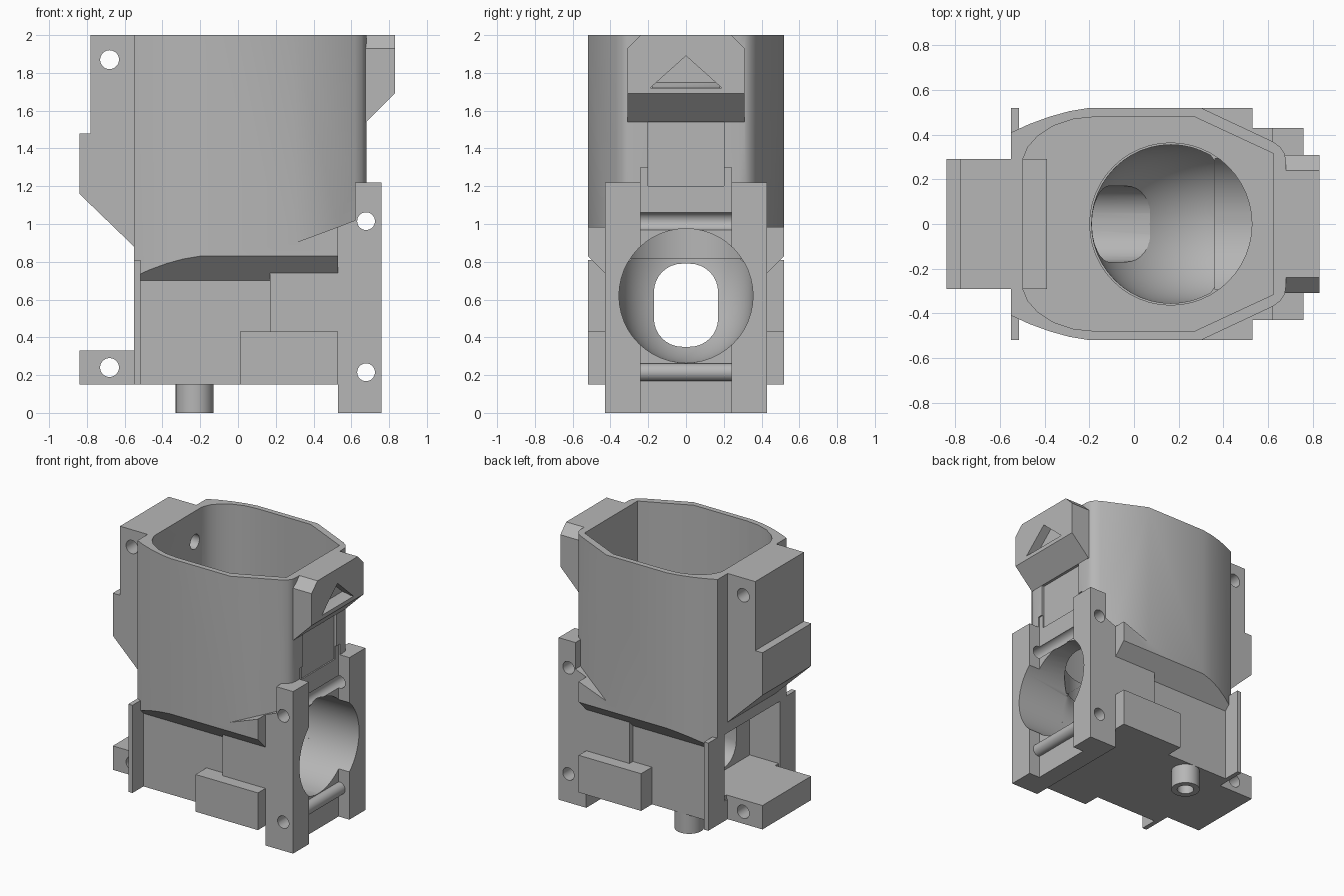
import bpy, bmesh, math
from mathutils import Vector

cube = bpy.data.objects.get("Cube")
if cube:
    bpy.data.objects.remove(cube, do_unlink=True)

grey = bpy.data.materials.new("plain_grey")
grey.use_nodes = True
COLOUR = (0.47, 0.47, 0.47, 1)
grey.diffuse_color = COLOUR
grey.node_tree.nodes["Principled BSDF"].inputs["Base Color"].default_value = COLOUR


def finish(name, bm):
    bmesh.ops.recalc_face_normals(bm, faces=bm.faces)
    mesh = bpy.data.meshes.new(name)
    bm.to_mesh(mesh)
    bm.free()
    mesh.materials.append(grey)
    obj = bpy.data.objects.new(name, mesh)
    bpy.context.collection.objects.link(obj)
    return obj


def prism(name, points, axis, lo, hi):
    """Extrude a 2D outline along the named axis from lo to hi."""
    place = {"x": lambda p: (lo, p[0], p[1]),
             "y": lambda p: (p[0], lo, p[1]),
             "z": lambda p: (p[0], p[1], lo)}[axis]
    bm = bmesh.new()
    face = bm.faces.new([bm.verts.new(place(p)) for p in points])
    out = bmesh.ops.extrude_face_region(bm, geom=[face])
    shift = Vector([hi - lo if a == axis else 0 for a in "xyz"])
    bmesh.ops.translate(bm, vec=shift, verts=[v for v in out["geom"] if isinstance(v, bmesh.types.BMVert)])
    return finish(name, bm)


def box(name, x0, x1, y0, y1, z0, z1):
    return prism(name, [(x0, y0), (x1, y0), (x1, y1), (x0, y1)], "z", z0, z1)


def rod(name, a, b, r, axis, lo, hi, n=32):
    pts = [(a + r * math.cos(math.tau * i / n), b + r * math.sin(math.tau * i / n)) for i in range(n)]
    return prism(name, pts, axis, lo, hi)


def boolean(target, operation, *tools):
    for tool in tools:
        tool.hide_render = True
        mod = target.modifiers.new("bool", "BOOLEAN")
        mod.operation, mod.solver, mod.object = operation, "EXACT", tool
        bpy.context.view_layer.objects.active = target
        bpy.ops.object.modifier_apply(modifier=mod.name)
        bpy.data.objects.remove(tool, do_unlink=True)


def join(target, *tools):
    boolean(target, "UNION", *tools)


def cut(target, *tools):
    boolean(target, "DIFFERENCE", *tools)


def mirrored(half):
    return half + [(x, -y) for x, y in reversed(half)]


def elbow(px, pz, bend, r, steps=20, n=48):
    """Quarter bend round a pivot; the inner side collapses onto the pivot."""
    bm = bmesh.new()
    rings = []
    for i in range(steps + 1):
        t = math.pi + math.pi / 2 * i / steps
        ring = []
        for j in range(n):
            a = math.tau * j / n
            rho = max(bend + r * math.cos(a), 0.004)
            ring.append(bm.verts.new((px + rho * math.cos(t), r * math.sin(a), pz + rho * math.sin(t))))
        rings.append(ring)
    for p, q in zip(rings, rings[1:]):
        for j in range(n):
            k = (j + 1) % n
            bm.faces.new((p[j], p[k], q[k], q[j]))
    bm.faces.new(rings[0])
    bm.faces.new(rings[-1])
    return finish("elbow_cutter", bm)


# Hopper shell with sloping lower corners and a chamfered underside
outer = mirrored([(.68, .28), (.675, .315), (.655, .345), (.62, .37), (.3, .52), (-.2, .52),
                  (-.29, .505), (-.38, .48), (-.47, .447), (-.55, .41)])
inner = mirrored([(.625, .315), (.27, .48), (-.17, .48), (-.27, .47), (-.36, .44),
                  (-.43, .395), (-.475, .345), (-.5, .285)])
body = prism("housing_body", outer, "z", .6, 2)
join(body, prism("corner_ledge", [(0, .72), (.53, .72), (.53, .985), (.3, .9), (0, .79)], "y", -.52, .52))
for s in (1, -1):
    wedge = [(.2, .51), (.7, 1.01), (.7, .4), (.2, .4)]
    cut(body, prism("underside_wedge", [(s * y, z) for y, z in wedge], "x", -.9, .9))

# Lower block, thin end flange, side pads and floor tray
join(body,
     box("lower_rear", -.53, .2, -.39, .39, .15, .76),
     box("lower_front", .17, .55, -.43, .43, .15, .8),
     box("end_flange", -.55, -.515, -.52, .52, .15, .81),
     box("side_pads", .01, .53, -.52, .52, .15, .43))

# Mounting column and rear bracket
join(body,
     prism("column", [(.53, 0), (.76, 0), (.76, 1.22), (.62, 1.22), (.62, 1.02), (.53, .985)], "y", -.43, .43),
     prism("rear_bracket", [(-.5, 2), (-.78, 2), (-.78, 1.48), (-.84, 1.48), (-.84, 1.16),
                            (-.55, .88), (-.5, .88)], "y", -.29, .29))

# Rear recess with the tray running into it
cut(body, box("recess", -.7, -.3, -.33, .33, .3, .8))
join(body, box("tray", -.84, -.28, -.29, .29, .15, .33))
join(body, box("recess_floor", -.54, -.28, -.35, .35, .15, .33))

# Hopper cavity, inner step and curved outlet
cut(body, prism("cavity", inner, "z", 1.0, 2.2))
join(body, box("inner_step", -.52, -.39, -.29, .29, .95, 1.15))
PX, PZ, BEND, R = .365, .82, .2, .355
cut(body,
    elbow(PX, PZ, BEND, R),
    rod("outlet_bore", 0, PZ - BEND, R, "x", PX - .002, .9, 48),
    rod("inlet_bore", PX - BEND, 0, R + .008, "z", PZ - .002, 1.1, 48))
slot = []
for k, (cy, cz) in enumerate([(.02, .64), (-.02, .64), (-.02, .5), (.02, .5)]):
    for i in range(9):
        a = math.pi / 2 * (k + i / 8)
        slot.append((cy + .15 * math.cos(a), cz + .15 * math.sin(a)))
cut(body, prism("slot_cutter", slot, "x", -.45, .2))

# Channel between the rails, wall groove and cross holes
cut(body,
    box("channel", .67, .9, -.24, .24, -.1, 1.3),
    box("wall_groove", .66, .9, -.2, .2, 1.2, 1.54))
for x, z, r in ((.678, 1.015, .047), (.678, .215, .047), (-.68, 1.87, .05), (-.68, .24, .05)):
    cut(body, rod("cross_hole", x, z, r, "y", -.7, .7))

# Latch block with chamfered corners and triangular pocket
latch = prism("latch_block", [(.665, 1.54), (.68, 1.54), (.83, 1.69), (.83, 2), (.665, 2)], "y", -.31, .31)
for s in (1, -1):
    cut(latch, prism("latch_chamfer", [(s * .235, 2.005), (s * .4, 2.005), (s * .4, 1.84)], "x", .5, 1))
cut(latch, prism("latch_pocket", [(-.19, 1.72), (.19, 1.72), (0, 1.89)], "x", .76, .9))
join(latch, prism("pocket_sill", [(.75, 1.715), (.83, 1.715), (.75, 1.755)], "y", -.18, .18))
join(body, latch)

# Blind holes inside the hopper walls
for lo, hi in ((-.58, -.45), (.6, .7)):
    cut(body, rod("blind_hole", .2, 1.77, .055, "x", lo, hi))

# Hollow locating peg underneath
peg = rod("locating_peg", -.23, .29, .1, "z", 0, .16)
cut(peg, rod("peg_hole", -.23, .29, .058, "z", -.1, .12))

for obj in (body, peg):
    bpy.ops.object.select_all(action="DESELECT")
    obj.select_set(True)
    bpy.context.view_layer.objects.active = obj
    bpy.ops.object.shade_smooth_by_angle(angle=math.radians(28))
